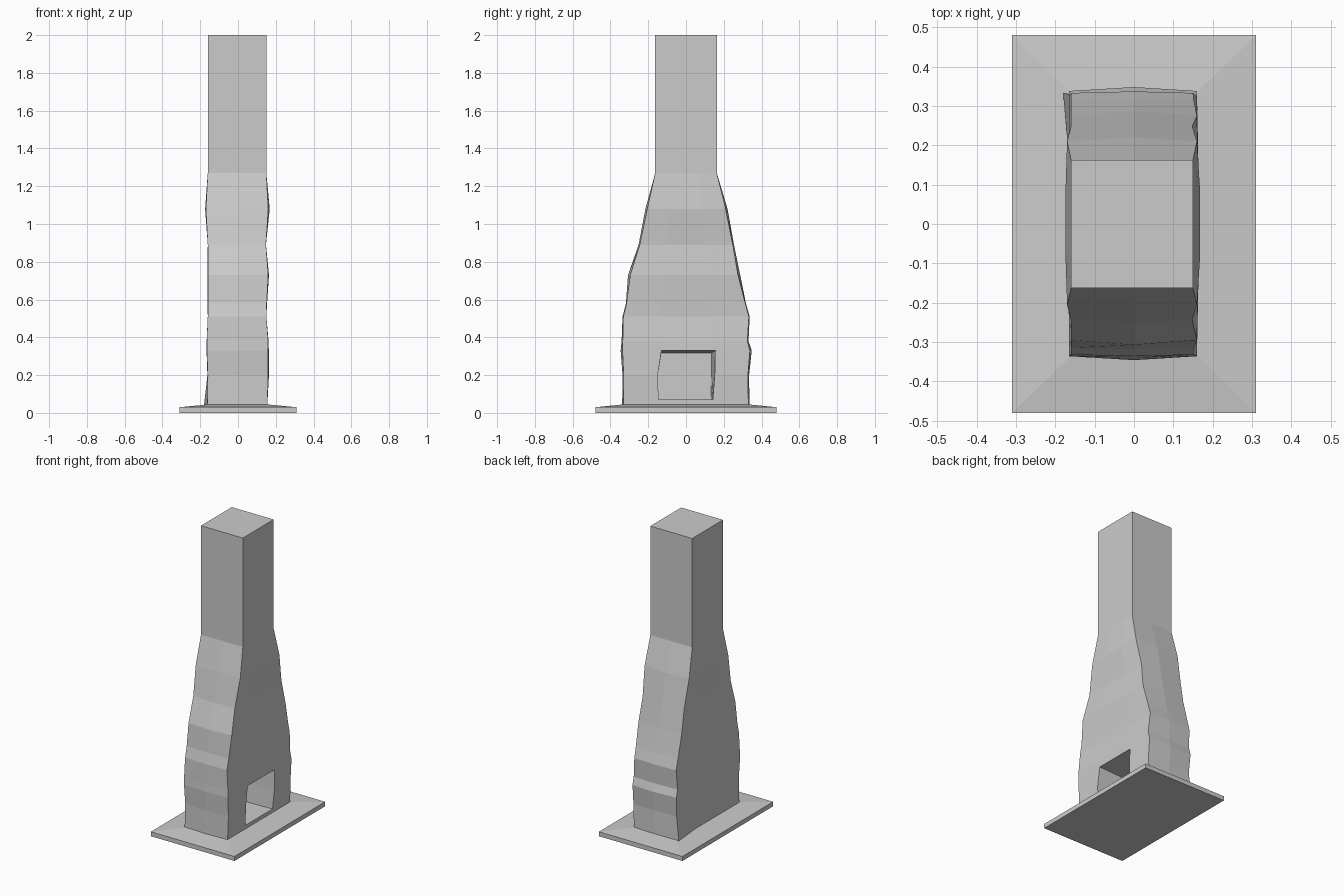
import bpy, bmesh

if "Cube" in bpy.data.objects:
    bpy.data.objects.remove(bpy.data.objects["Cube"])


def loft(name, rings):
    """Closed solid skinned through matching rings of points."""
    bm = bmesh.new()
    loops = [[bm.verts.new(p) for p in ring] for ring in rings]
    n = len(rings[0])
    for a, b in zip(loops, loops[1:]):
        for i in range(n):
            j = (i + 1) % n
            bm.faces.new((a[i], a[j], b[j], b[i]))
    bm.faces.new(loops[0][::-1])
    bm.faces.new(loops[-1])
    bmesh.ops.recalc_face_normals(bm, faces=bm.faces[:])
    mesh = bpy.data.meshes.new(name)
    bm.to_mesh(mesh)
    bm.free()
    obj = bpy.data.objects.new(name, mesh)
    bpy.context.collection.objects.link(obj)
    return obj


def rect(hx, hy, z):
    return [(-hx, -hy, z), (hx, -hy, z), (hx, hy, z), (-hx, hy, z)]


# Hearth slab with a gently sloped top
loft("hearth_slab", [rect(.31, .48, 0), rect(.31, .48, .03), rect(.155, .33, .045)])

# Rough stone stack: z, left x, right x, front y, back y, side bulge, end bulge
levels = [
    (.04, -.163, .155, -.332, .330, .000, .006),
    (.20, -.160, .160, -.330, .328, .004, .006),
    (.33, -.165, .160, -.336, .338, .003, .010),
    (.38, -.165, .160, -.335, .325, .002, .006),
    (.51, -.160, .150, -.332, .333, .000, .004),
    (.58, -.160, .152, -.315, .314, .002, .003),
    (.73, -.160, .160, -.295, .275, .004, .012),
    (.89, -.160, .148, -.245, .248, .000, .006),
    (1.08, -.170, .160, -.205, .210, .008, .010),
    (1.27, -.160, .150, -.163, .163, .000, .000),
    (2.0, -.160, .150, -.163, .163, .000, .000),
]
rings = []
for k, (z, l, r, f, b, s, e) in enumerate(levels):
    ring = [(l, f, z), (0, f - e, z), (r, f, z), (r + s, f * .4, z), (r + s, b * .4, z),
            (r, b, z), (0, b + e, z), (l, b, z), (l - s * .5, b * .4, z), (l - s * .5, f * .4, z)]
    if k == 0:
        ring[7] = (-.18, .333, z)  # kicked-out back corner
    rings.append(ring)
stack = loft("chimney_stack", rings)

# Firebox opening in the right side, narrowing inward
mouth = [(-.145, .07), (.142, .07), (.152, .20), (.155, .33), (-.13, .33), (-.15, .20)]
inner = [(-.145, .07), (.132, .07), (.135, .20), (.135, .318), (-.13, .318), (-.15, .20)]
cutter = loft("firebox_cutter", [[(-.09, y, z) for y, z in inner],
                                 [(.155, y, z) for y, z in mouth],
                                 [(.25, y, z) for y, z in mouth]])
cutter.hide_render = True
cutter.hide_viewport = True
cut = stack.modifiers.new("firebox", 'BOOLEAN')
cut.operation = 'DIFFERENCE'
cut.solver = 'EXACT'
cut.object = cutter
